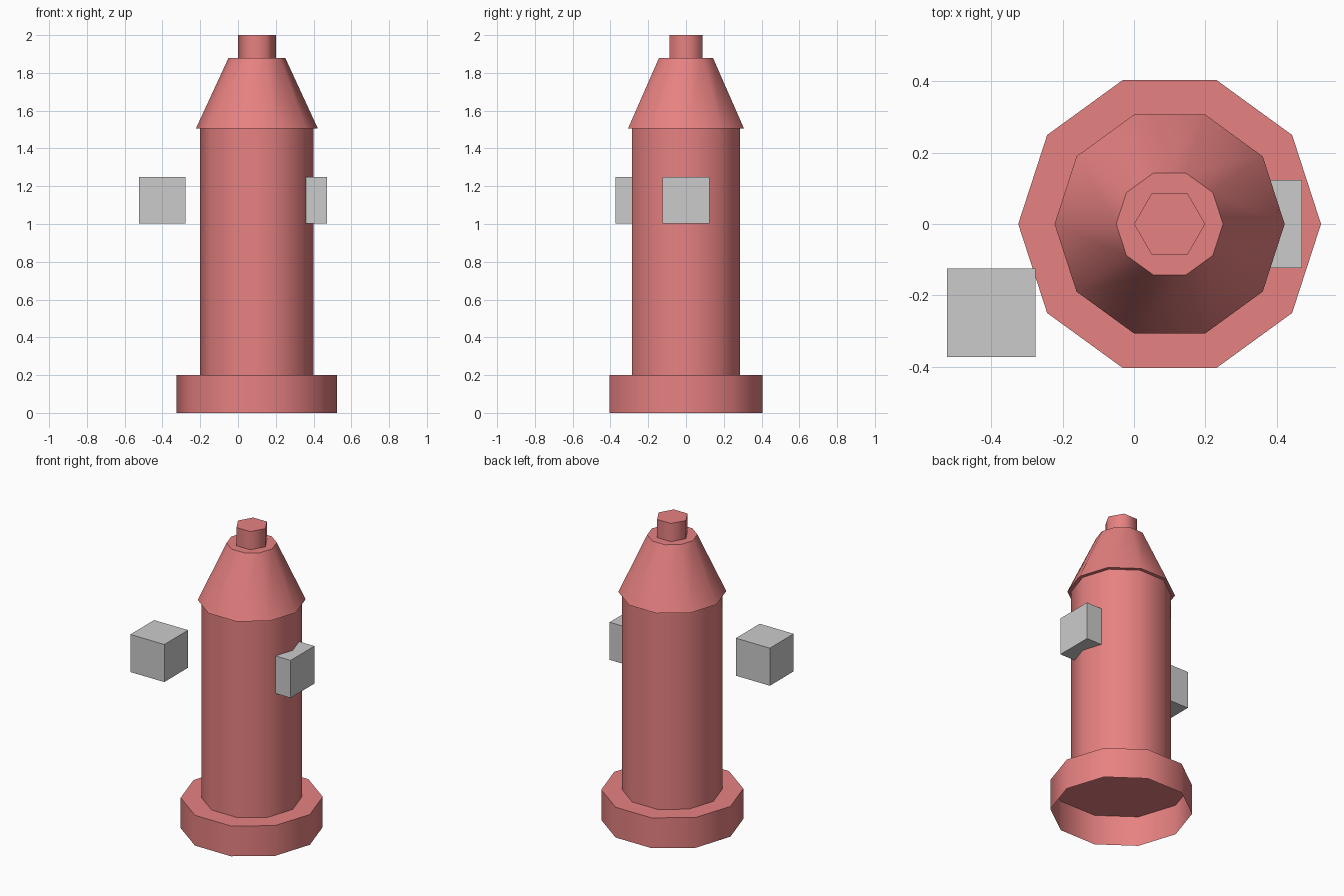
import bpy, bmesh
from math import cos, sin, pi, radians

if "Cube" in bpy.data.objects:
    bpy.data.objects.remove(bpy.data.objects["Cube"])

AXIS_X = 0.1

red = bpy.data.materials.new("red_paint")
red.diffuse_color = (0.8, 0.22, 0.22, 1)
red.use_nodes = True
red.node_tree.nodes["Principled BSDF"].inputs["Base Color"].default_value = red.diffuse_color


def finish(name, bm):
    mesh = bpy.data.meshes.new(name)
    bm.to_mesh(mesh)
    bm.free()
    obj = bpy.data.objects.new(name, mesh)
    bpy.context.collection.objects.link(obj)
    return obj


def prism(name, sides, r0, r1, z0, z1, bottom=False, top=True):
    """Straight or tapered prism with a corner on the x axis."""
    bm = bmesh.new()

    def ring(r, z):
        return [bm.verts.new((AXIS_X + r * cos(2 * pi * i / sides),
                              r * sin(2 * pi * i / sides), z))
                for i in range(sides)]
    low, high = ring(r0, z0), ring(r1, z1)
    for i in range(sides):
        j = (i + 1) % sides
        bm.faces.new((low[i], low[j], high[j], high[i]))
    if bottom:
        bm.faces.new(low[::-1])
    if top:
        bm.faces.new(high)
    obj = finish(name, bm)
    obj.data.materials.append(red)
    bpy.ops.object.select_all(action='DESELECT')
    obj.select_set(True)
    bpy.context.view_layer.objects.active = obj
    bpy.ops.object.shade_smooth_by_angle(angle=radians(62))
    return obj


def cube(name, centre, size=0.248):
    bm = bmesh.new()
    bmesh.ops.create_cube(bm, size=size)
    bmesh.ops.translate(bm, verts=bm.verts, vec=centre)
    return finish(name, bm)


# Foot ring, open underneath
prism("base", 10, 0.425, 0.425, 0.0, 0.2)
# Barrel, shoulder and top nut
prism("barrel", 10, 0.3, 0.3, 0.2, 1.505, top=False)
prism("bonnet", 10, 0.323, 0.15, 1.505, 1.88, bottom=True)
prism("top_nut", 6, 0.1, 0.1, 1.88, 2.0)

# Side outlets: one sunk in the barrel, one standing free
cube("right_outlet", (0.347, 0.0, 1.126))
cube("left_outlet", (-0.401, -0.249, 1.126))
